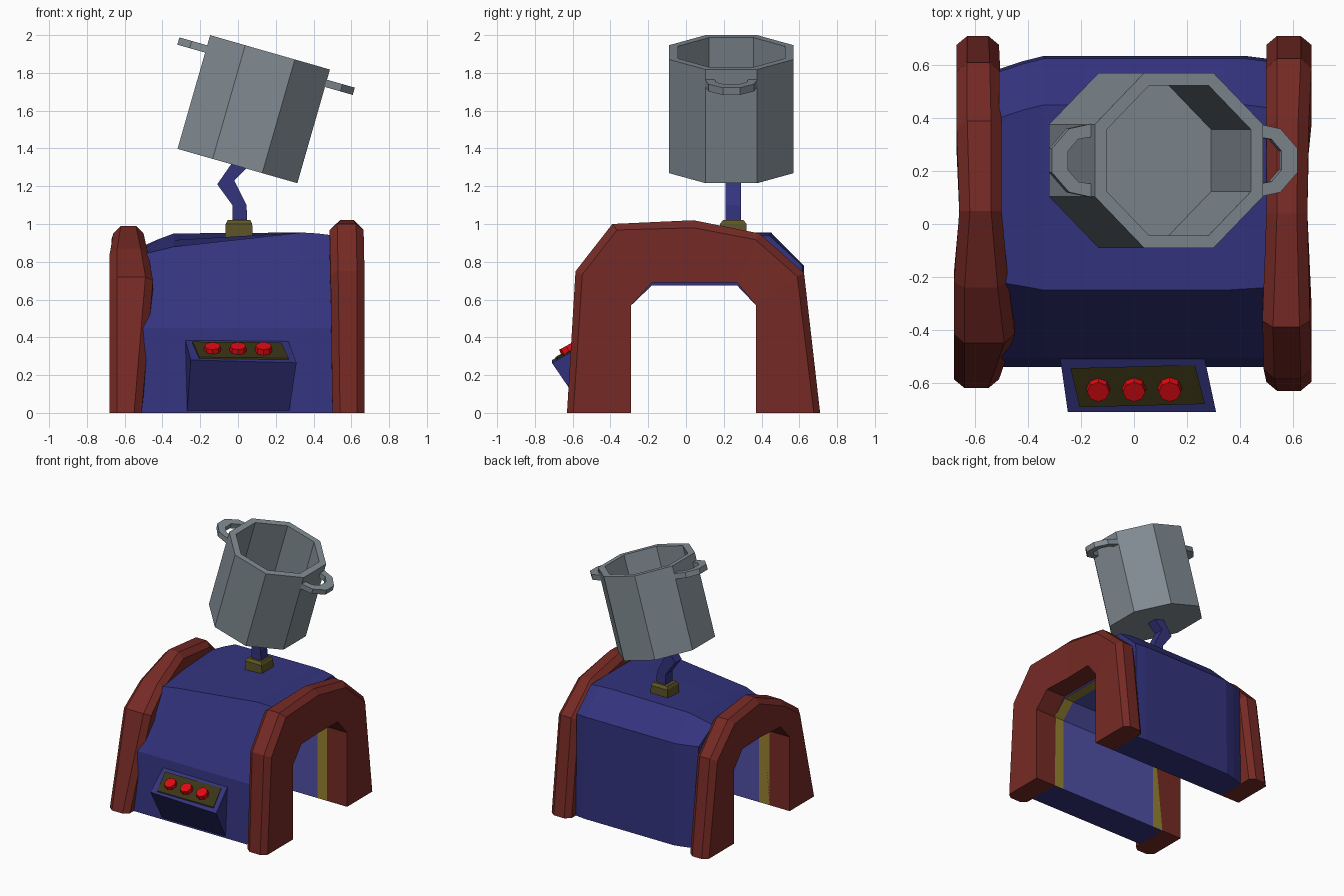
import bpy, bmesh
from math import radians, pi, cos, sin
from mathutils import Matrix, Vector

if "Cube" in bpy.data.objects:
    bpy.data.objects.remove(bpy.data.objects["Cube"])


def material(name, rgb):
    m = bpy.data.materials.new(name)
    m.diffuse_color = (*rgb, 1)
    m.use_nodes = True
    m.node_tree.nodes["Principled BSDF"].inputs["Base Color"].default_value = m.diffuse_color
    return m


BLUE = material("blue", (.033, .033, .21))
LINING = material("lining_blue", (.08, .08, .38))
YELLOW = material("yellow", (.30, .22, .03))
RED = material("red", (.18, .023, .018))
OLIVE = material("olive", (.11, .09, .02))
PLATE = material("dark_olive", (.04, .035, .008))
BUTTON = material("button_red", (.72, .003, .006))
STEEL = material("steel", (.22, .26, .29))


def finish(name, bm, *mats, matrix=None):
    if matrix:
        bm.transform(matrix)
    bmesh.ops.recalc_face_normals(bm, faces=bm.faces)
    me = bpy.data.meshes.new(name)
    bm.to_mesh(me)
    bm.free()
    for m in mats:
        me.materials.append(m)
    ob = bpy.data.objects.new(name, me)
    bpy.context.collection.objects.link(ob)
    return ob


def band(name, layers, *mats, matrix=None, pick=None):
    """Solid strip: each layer is an (outer, inner) pair of equal point rows."""
    bm = bmesh.new()
    n = len(layers[0][0])
    loops = [[bm.verts.new(p) for p in list(o) + list(i)[::-1]] for o, i in layers]
    for k, (a, b) in enumerate(zip(loops, loops[1:])):
        for j in range(2 * n):
            q = (j + 1) % (2 * n)
            f = bm.faces.new((a[j], a[q], b[q], b[j]))
            if pick:
                f.material_index = pick(k, j)
    for l in (loops[0], loops[-1]):
        for j in range(n - 1):
            bm.faces.new((l[j], l[j + 1], l[2 * n - 2 - j], l[2 * n - 1 - j]))
    return finish(name, bm, *mats, matrix=matrix)


def rings(name, loops, *mats, matrix=None):
    """Stack of closed loops, capped at both ends."""
    bm = bmesh.new()
    vs = [[bm.verts.new(p) for p in l] for l in loops]
    for a, b in zip(vs, vs[1:]):
        for j in range(len(a)):
            q = (j + 1) % len(a)
            bm.faces.new((a[j], a[q], b[q], b[j]))
    bm.faces.new(vs[0])
    bm.faces.new(vs[-1])
    return finish(name, bm, *mats, matrix=matrix)


# Passage profile (y, z), shared by the arches and the body
inner = [(-.29, 0), (-.29, .57), (-.18, .69), (.04, .69), (.27, .69), (.37, .57), (.37, 0)]


# Red end arches with chamfered outer rims
def arch(name, outer, x_lo, x_hi):
    c = .04
    centre = Vector((.04, .45))
    tuck = []
    for y, z in outer:
        d = (Vector((y, z)) - centre).normalized() * c
        tuck.append((y - d.x, z - d.y if z > 0 else 0))
    layers = []
    for prof, xs, ix in (
            (tuck, x_lo, x_lo),
            (outer, [x + c for x in x_lo], [x + c for x in x_lo]),
            (outer, [x - c for x in x_hi], [x - c for x in x_hi]),
            (tuck, x_hi, x_hi)):
        layers.append(([(x, *p) for x, p in zip(xs, prof)],
                       [(x, *p) for x, p in zip(ix, inner)]))
    band(name, layers, RED)


arch("right_arch",
     [(-.63, 0), (-.585, .75), (-.39, 1.0), (.04, 1.02), (.39, .95), (.625, .74), (.71, 0)],
     [.50, .49, .485, .5, .5, .5, .5], [.67, .67, .665, .655, .66, .67, .67])
# The left arch leans back: its front shoulder is cut away
arch("left_arch",
     [(-.62, 0), (-.45, .72), (-.24, .87), (.05, .99), (.39, .95), (.61, .73), (.71, 0)],
     [-.68, -.68, -.68, -.66, -.67, -.67, -.67], [-.51, -.45, -.475, -.5, -.5, -.505, -.51])

# Blue body: slightly uneven sections along x (x, front z, rear z, front y, rear y)
sections = [(-.51, .84, .88, -.22, .40), (-.42, .86, .92, -.235, .43),
            (-.34, .88, .95, -.25, .45), (.34, .955, .955, -.25, .45),
            (.42, .95, .95, -.245, .45), (.5, .94, .94, -.24, .44)]
layers = []
for x, fz, rz, fy, ry in sections:
    r = ry + .175
    outer = [(-.54, 0), (-.505, .45), (fy, fz), (.04, (fz + rz) / 2),
             (ry, rz), (r, .78), (r + .01, 0)]
    layers.append(([(x, *p) for p in outer],
                   [(x, y, min(z, .675)) for y, z in inner]))
band("body", layers, BLUE, LINING, YELLOW,
     pick=lambda k, j: 0 if j <= 6 or j == 13 else (2 if k in (0, 4) else 1))

# Sloped control console, plate and buttons
rings("console", [
    [(-.28, -.50, .39), (-.25, -.71, .28), (-.27, -.53, 0), (-.28, -.45, .1)],
    [(.265, -.50, .385), (.31, -.71, .265), (.27, -.53, 0), (.27, -.45, .1)]], BLUE)
plate = [(-.24, -.545), (.23, -.532), (.268, -.68), (-.205, -.692)]
rings("console_plate", [[(x, y, .39 + (y + .5) * .55 - .024 * (x + .25) + h) for x, y in plate]
                        for h in (-.01, .012)], PLATE)
for i, x in enumerate((-.135, 0, .135)):
    bm = bmesh.new()
    bmesh.ops.create_cone(bm, cap_ends=True, segments=8, radius1=.047, radius2=.042, depth=.04)
    finish(f"button_{i + 1}", bm, BUTTON,
           matrix=Matrix.Translation((x, -.625, .337)) @ Matrix.Rotation(radians(29), 4, 'X'))


# Square mounting block and bent pipe
def rect(x0, x1, y0, y1, z0, z1=None):
    z1 = z0 if z1 is None else z1
    return [(x0, y0, z0), (x1, y0, z1), (x1, y1, z1), (x0, y1, z0)]


rings("pipe_mount", [rect(-.07, .08, .18, .32, .90), rect(-.065, .075, .18, .32, 1.0),
                     rect(-.055, .065, .195, .305, 1.02)], OLIVE)
rings("bent_pipe", [rect(-.03, .05, .21, .29, 1.0), rect(-.03, .045, .21, .29, 1.10),
                    rect(-.11, -.02, .21, .29, 1.21, 1.23),
                    rect(-.02, .06, .21, .29, 1.34, 1.31)], BLUE)

# Tilted octagonal pot
tilt = Matrix.Translation((-.003, .24, 1.307)) @ Matrix.Rotation(radians(16), 4, 'Y')


def octagon(apothem, z):
    r = apothem / cos(pi / 8)
    return [(r * cos(pi / 8 + k * pi / 4), r * sin(pi / 8 + k * pi / 4), z) for k in range(8)]


rings("pot", [octagon(.33, 0), octagon(.33, .626), octagon(.283, .626), octagon(.283, .08)],
      STEEL, matrix=tilt)

# Pot handles
h_out = [(.315, -.14), (.41, -.12), (.478, -.045), (.478, .045), (.41, .12), (.315, .14)]
h_in = [(.315, -.09), (.375, -.08), (.415, -.035), (.415, .035), (.375, .08), (.315, .09)]
for side, s in (("right", 1), ("left", -1)):
    dx = .005 if s > 0 else -.005
    band(f"{side}_handle", [([(s * x + dx, y, z) for x, y in h_out],
                             [(s * x + dx, y, z) for x, y in h_in])
                            for z in (.53, .57)], STEEL, matrix=tilt)
